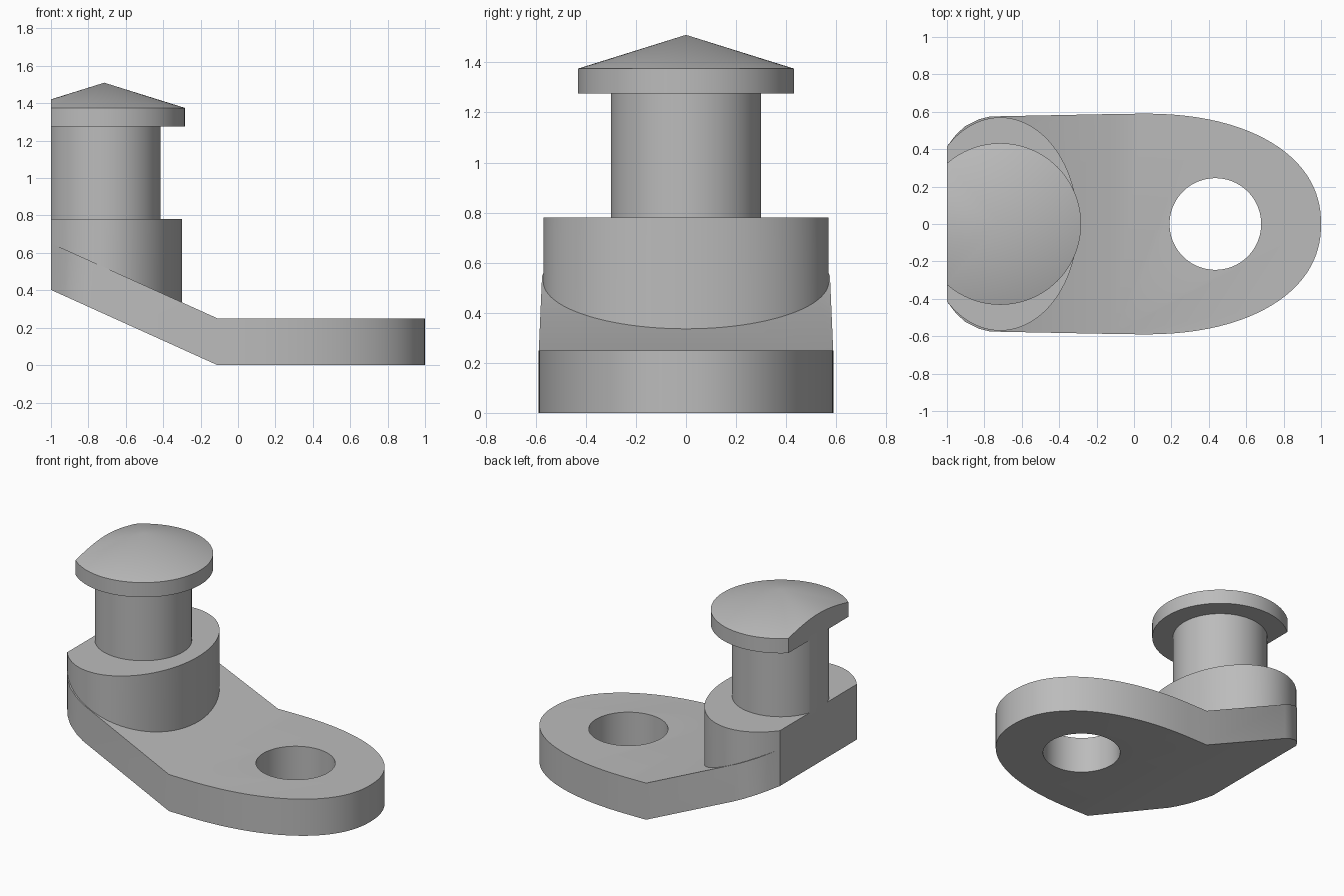
import bpy, bmesh, math

if "Cube" in bpy.data.objects:
    bpy.data.objects.remove(bpy.data.objects["Cube"])

CUT_X, BEND_X, POST_X = -1.0, -0.11, -0.715
SLOPE, THICK = 0.452, 0.25

grey = bpy.data.materials.new("plain_grey")
grey.use_nodes = True
grey.diffuse_color = (0.5, 0.5, 0.5, 1)
grey.node_tree.nodes["Principled BSDF"].inputs["Base Color"].default_value = (0.5, 0.5, 0.5, 1)


def rise(x):
    """Height of the plate's underside at x."""
    return max(0.0, (BEND_X - x) * SLOPE)


def finish(name, bm):
    """Turn a bmesh into a grey object."""
    bmesh.ops.recalc_face_normals(bm, faces=bm.faces)
    mesh = bpy.data.meshes.new(name)
    bm.to_mesh(mesh)
    bm.free()
    mesh.materials.append(grey)
    obj = bpy.data.objects.new(name, mesh)
    bpy.context.collection.objects.link(obj)
    return obj


def smooth(obj):
    bpy.ops.object.select_all(action='DESELECT')
    obj.select_set(True)
    bpy.context.view_layer.objects.active = obj
    bpy.ops.object.shade_smooth_by_angle(angle=math.radians(30))


def prism(outline, z0, z1):
    """Closed upright prism over a flat outline."""
    bm = bmesh.new()
    low, high = ([bm.verts.new((x, y, z)) for x, y in outline] for z in (z0, z1))
    bm.faces.new(low[::-1])
    bm.faces.new(high)
    n = len(outline)
    for i in range(n):
        j = (i + 1) % n
        bm.faces.new((low[i], low[j], high[j], high[i]))
    return bm


def ellipse(cx, rx, ry, n=96):
    return [(cx + rx * math.cos(math.tau * i / n), ry * math.sin(math.tau * i / n)) for i in range(n)]


def trim(bm):
    """Slice off everything beyond the flat end and cap the opening."""
    geom = bm.verts[:] + bm.edges[:] + bm.faces[:]
    cut = bmesh.ops.bisect_plane(bm, geom=geom, plane_co=(CUT_X, 0, 0), plane_no=(-1, 0, 0), clear_outer=True)
    edges = [e for e in cut["geom_cut"] if isinstance(e, bmesh.types.BMEdge)]
    bmesh.ops.holes_fill(bm, edges=edges)


# Bent plate: rounded nose, straight sides, clipped round tail
half = []
for i in range(33):
    a = math.pi / 2 * i / 32
    half.append((0.05 + 0.95 * math.cos(a) ** (2 / 2.2), 0.59 * math.sin(a) ** (2 / 2.2)))
half[-1] = (0.05, 0.59)
half += [(BEND_X, 0.588), (-0.77, 0.575), (-0.83, 0.56), (-0.9, 0.525), (-0.95, 0.48), (-1, 0.415)]
outline = half + [(x, -y) for x, y in half[:0:-1]]
bm = prism(outline, 0, THICK)
bmesh.ops.bisect_plane(bm, geom=bm.verts[:] + bm.edges[:] + bm.faces[:],
                       plane_co=(BEND_X, 0, 0), plane_no=(1, 0, 0))
for v in bm.verts:
    v.co.z += rise(v.co.x)
plate = finish("bent_plate", bm)

# Round hole through the flat end
cutter = finish("hole_cutter", prism(ellipse(0.435, 0.245, 0.245), -0.2, 0.5))
cutter.hide_render = True
mod = plate.modifiers.new("hole", 'BOOLEAN')
mod.operation, mod.solver, mod.object = 'DIFFERENCE', 'EXACT', cutter
bpy.context.view_layer.objects.active = plate
bpy.ops.object.modifier_apply(modifier="hole")
bpy.data.objects.remove(cutter)
smooth(plate)

# Oval boss, its underside buried in the sloping plate
bm = prism(ellipse(POST_X, 0.415, 0.57), 0, 0.78)
for v in bm.verts:
    if v.co.z < 0.1:
        v.co.z = rise(v.co.x) + THICK / 2
trim(bm)
smooth(finish("oval_boss", bm))

# Round post
bm = prism(ellipse(POST_X, 0.3, 0.3), 0.76, 1.3)
trim(bm)
smooth(finish("round_post", bm))

# Cap disc with a shallow cone on top
bm = prism(ellipse(POST_X, 0.432, 0.432), 1.275, 1.375)
top = next(f for f in bm.faces if len(f.verts) > 4 and f.calc_center_median().z > 1.37)
tip = bmesh.ops.poke(bm, faces=[top])["verts"][0]
tip.co = (POST_X, 0, 1.51)
trim(bm)
smooth(finish("conical_cap", bm))
